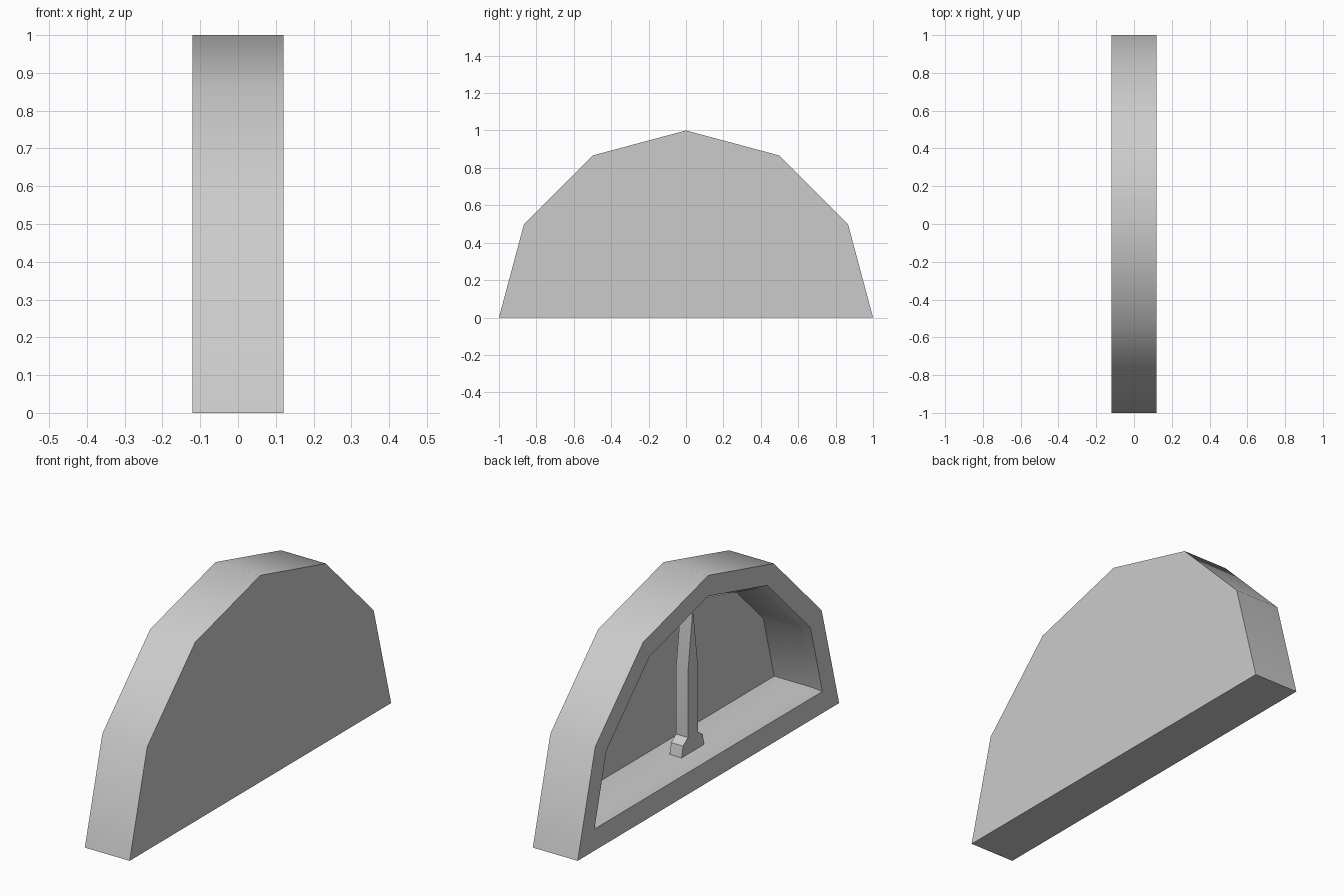
import bpy, bmesh, math

if "Cube" in bpy.data.objects:
    bpy.data.objects.remove(bpy.data.objects["Cube"])


def finish(bm, name, angle):
    bmesh.ops.recalc_face_normals(bm, faces=bm.faces)
    me = bpy.data.meshes.new(name)
    bm.to_mesh(me)
    bm.free()
    ob = bpy.data.objects.new(name, me)
    bpy.context.collection.objects.link(ob)
    bpy.ops.object.select_all(action='DESELECT')
    ob.select_set(True)
    bpy.context.view_layer.objects.active = ob
    bpy.ops.object.shade_smooth_by_angle(angle=math.radians(angle))
    return ob


def arch(r, floor):
    """Half dodecagon of radius r, cut off at the floor height."""
    pts = [(r * math.cos(math.radians(a)), r * math.sin(math.radians(a)))
           for a in range(0, 181, 30)]
    end = r - floor * math.tan(math.radians(15))
    pts[0], pts[-1] = (end, floor), (-end, floor)
    return pts


def loft(name, sections, angle):
    """Join (x, outline) sections with quads and cap both ends."""
    bm = bmesh.new()
    loops = [[bm.verts.new((x, y, z)) for y, z in pts] for x, pts in sections]
    for a, b in zip(loops, loops[1:]):
        for i in range(len(a)):
            j = (i + 1) % len(a)
            bm.faces.new((a[i], a[j], b[j], b[i]))
    bm.faces.new(loops[0])
    bm.faces.new(loops[-1])
    return finish(bm, name, angle)


# Arched frame: closed on +x, hollow with a flared opening on -x
loft("arched_frame", [
    (0.12, arch(1.0, 0.0)),
    (-0.12, arch(1.0, 0.0)),
    (-0.12, arch(0.90, 0.105)),
    (-0.08, arch(0.876, 0.127)),
    (0.117, arch(0.876, 0.127)),
], 40)

# Centre post: splayed foot, straight shaft, tapered tip
half = [(0.088, 0.12), (0.075, 0.18), (0.038, 0.207), (0.038, 0.525), (0.004, 0.79)]
outline = half + [(-y, z) for y, z in reversed(half)]
loft("centre_post", [(-0.037, outline), (0.027, outline)], 20)
